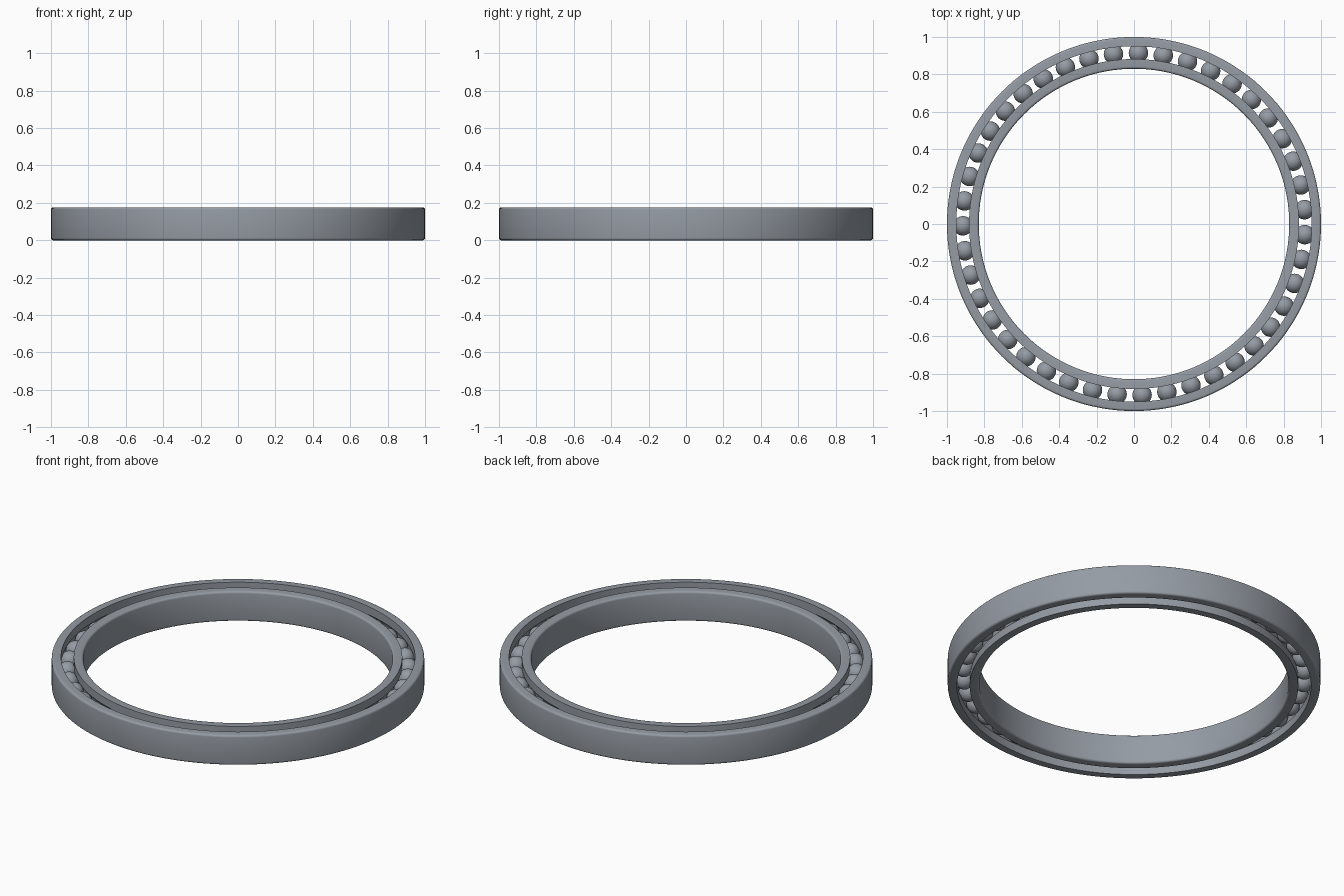
import bpy
from math import sin, cos, pi, radians, asin, acos

HEIGHT = 0.176
PITCH = 0.915        # radius of the ball circle
GROOVE = 0.053       # raceway radius
BALL = 0.052
FILLET = 0.012
BALLS = 43
SEGMENTS = 144

old = bpy.data.objects.get("Cube")
if old:
    bpy.data.objects.remove(old, do_unlink=True)

steel = bpy.data.materials.new("steel grey")
steel.use_nodes = True
colour = (0.30, 0.33, 0.37, 1)
steel.diffuse_color = colour
steel.node_tree.nodes["Principled BSDF"].inputs["Base Color"].default_value = colour


def arc(cx, cz, r, start, end, steps):
    """Points of an arc in the radius/height plane."""
    angles = [start + (end - start) * i / steps for i in range(steps + 1)]
    return [(cx + r * cos(a), cz + r * sin(a)) for a in angles]


def lathe(name, profile):
    """Turn a closed profile around the z axis."""
    n = len(profile)
    verts = [(r * cos(a), r * sin(a), z)
             for a in (2 * pi * s / SEGMENTS for s in range(SEGMENTS))
             for r, z in profile]
    faces = []
    for s in range(SEGMENTS):
        here, there = s * n, (s + 1) % SEGMENTS * n
        for i in range(n):
            j = (i + 1) % n
            faces.append((here + i, there + i, there + j, here + j))
    mesh = bpy.data.meshes.new(name)
    mesh.from_pydata(verts, [], faces)
    mesh.materials.append(steel)
    obj = bpy.data.objects.new(name, mesh)
    bpy.context.collection.objects.link(obj)
    bpy.ops.object.select_all(action="DESELECT")
    obj.select_set(True)
    bpy.context.view_layer.objects.active = obj
    bpy.ops.object.shade_smooth_by_angle(angle=radians(32))


def ring(name, wall, lip, side):
    """Race with a filleted wall and a ball groove; side is 1 for the outer one."""
    half = acos(abs(lip - PITCH) / GROOVE)
    mid = HEIGHT / 2
    centre = wall - side * FILLET
    # Drawn for the outer race, then flipped about the ball circle for the inner
    low = arc(0, FILLET, FILLET, -pi / 2, 0, 4)
    high = arc(0, HEIGHT - FILLET, FILLET, 0, pi / 2, 4)
    groove = arc(0, mid, GROOVE, half, -half, 14)
    profile = [(centre + side * r, z) for r, z in low + high]
    profile += [(lip, HEIGHT)]
    profile += [(PITCH + side * r, z) for r, z in groove]
    profile += [(lip, 0)]
    lathe(name, profile if side > 0 else profile[::-1])


# Races
ring("outer_race", 1.0, 0.950, 1)
ring("inner_race", 0.83, 0.882, -1)

# Balls share one mesh
bpy.ops.mesh.primitive_uv_sphere_add(segments=32, ring_count=16, radius=BALL)
first = bpy.context.object
first.data.materials.append(steel)
bpy.ops.object.shade_smooth()
for i in range(BALLS):
    ball = first if i == 0 else first.copy()
    ball.name = f"ball_{i + 1}"
    if i:
        bpy.context.collection.objects.link(ball)
    angle = radians(4.8) + 2 * pi * i / BALLS
    ball.location = (PITCH * cos(angle), PITCH * sin(angle), HEIGHT / 2)
